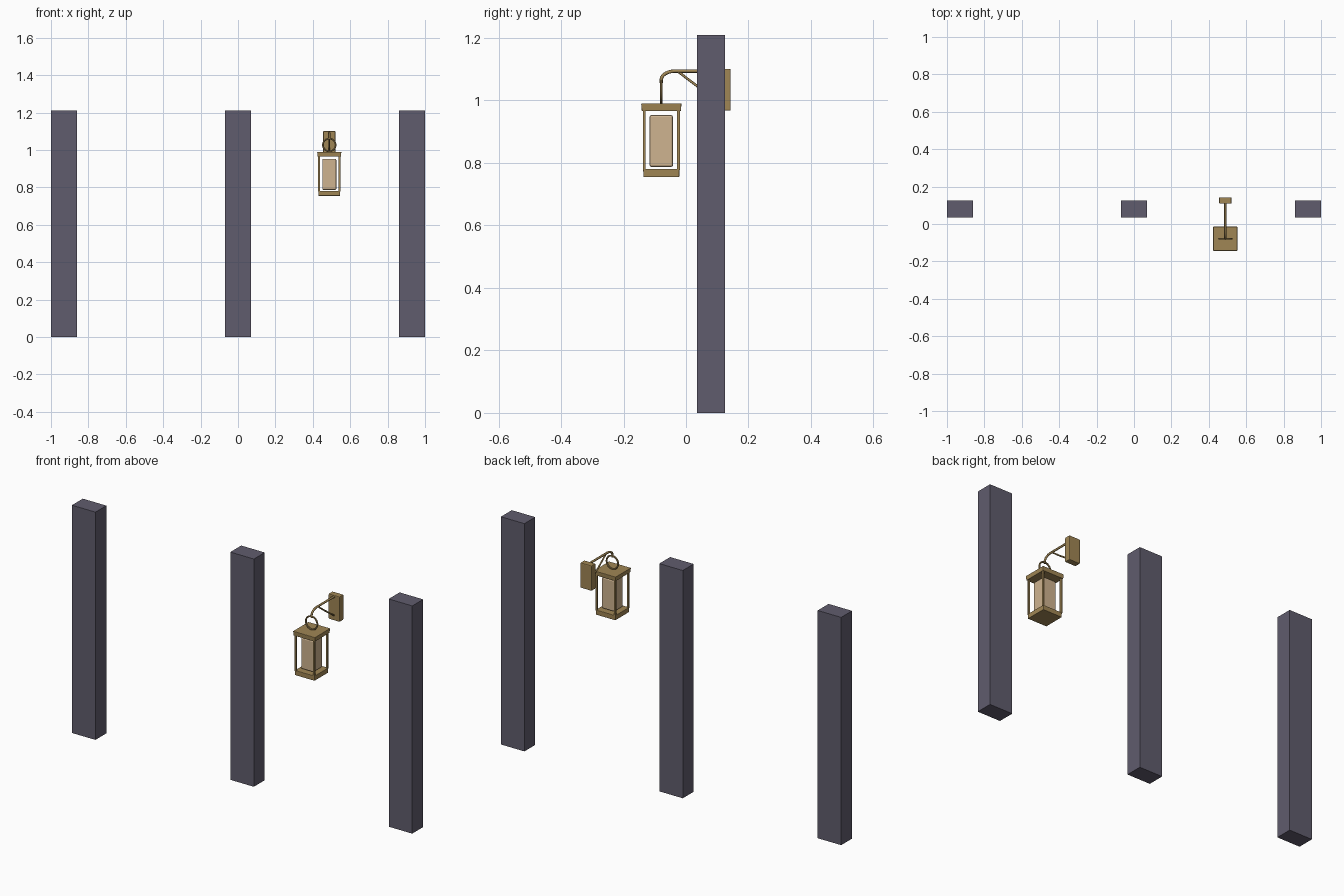
import bpy, bmesh, math
from mathutils import Vector

if "Cube" in bpy.data.objects:
    bpy.data.objects.remove(bpy.data.objects["Cube"])


def material(name, rgb):
    m = bpy.data.materials.new(name)
    m.diffuse_color = (*rgb, 1)
    m.use_nodes = True
    m.node_tree.nodes["Principled BSDF"].inputs["Base Color"].default_value = m.diffuse_color
    return m


SLATE = material("dark slate", (0.117, 0.107, 0.153))
BRASS = material("aged brass", (0.352, 0.238, 0.089))
GLOW = material("warm glass", (0.624, 0.456, 0.279))


def box(name, centre, size, mat, bevel=0.0, taper=1.0):
    """Box with optional bevel; taper scales the bottom face."""
    bm = bmesh.new()
    bmesh.ops.create_cube(bm, size=1)
    for v in bm.verts:
        k = taper if v.co.z < 0 else 1
        v.co = Vector((v.co.x * size[0] * k, v.co.y * size[1] * k, v.co.z * size[2]))
    if bevel:
        bmesh.ops.bevel(bm, geom=bm.edges[:], offset=bevel, segments=2,
                        profile=0.5, affect='EDGES')
    me = bpy.data.meshes.new(name)
    bm.to_mesh(me)
    bm.free()
    me.materials.append(mat)
    ob = bpy.data.objects.new(name, me)
    ob.location = centre
    bpy.context.collection.objects.link(ob)
    return ob


def tube(name, points, radius, mat):
    """Round bar along a list of points."""
    cu = bpy.data.curves.new(name, 'CURVE')
    cu.dimensions = '3D'
    cu.bevel_depth = radius
    cu.bevel_resolution = 2
    cu.use_fill_caps = True
    sp = cu.splines.new('POLY')
    sp.points.add(len(points) - 1)
    for p, co in zip(sp.points, points):
        p.co = (*co, 1)
    cu.materials.append(mat)
    ob = bpy.data.objects.new(name, cu)
    bpy.context.collection.objects.link(ob)
    return ob


# Three upright posts
for label, x in (("left", -0.931), ("middle", 0), ("right", 0.931)):
    box(f"{label}_post", (x, 0.08, 0.605), (0.138, 0.091, 1.21), SLATE)

LX, LY = 0.488, -0.079  # lantern axis

# Lantern body: cap, base, glass and corner rods
box("lantern_cap", (LX, LY, 0.978), (0.129, 0.129, 0.024), BRASS, 0.002, 0.97)
box("lantern_base", (LX, LY, 0.768), (0.116, 0.116, 0.026), BRASS, 0.002, 0.99)
box("lantern_glass", (LX, LY, 0.870), (0.075, 0.075, 0.166), GLOW, 0.006)
for i, sx in enumerate((-1, 1)):
    for j, sy in enumerate((-1, 1)):
        box(f"corner_rod_{i}{j}", (LX + sx * 0.0545, LY + sy * 0.0545, 0.873),
            (0.009, 0.009, 0.19), BRASS)

# Hanging ring
bpy.ops.mesh.primitive_torus_add(major_radius=0.034, minor_radius=0.0045,
                                 major_segments=32, minor_segments=8,
                                 location=(LX, LY, 1.027),
                                 rotation=(math.pi / 2, 0, 0))
ring = bpy.context.object
ring.name = "hanging_ring"
ring.data.materials.append(BRASS)
bpy.ops.object.shade_smooth_by_angle()

# Bracket: bent arm, diagonal brace and mounting plate
bend = [(LX, LY + 0.045 - 0.045 * math.cos(a), 1.067 + 0.027 * math.sin(a))
        for a in (math.radians(15 * i) for i in range(7))]
tube("bracket_arm", [(LX, LY, 1.055)] + bend + [(LX, 0.115, 1.094)], 0.0055, BRASS)
tube("bracket_brace", [(LX, -0.025, 1.092), (LX, 0.03, 1.05), (LX, 0.115, 0.99)],
     0.004, BRASS)
box("mounting_plate", (LX, 0.126, 1.034), (0.066, 0.034, 0.134), BRASS, 0.004)
